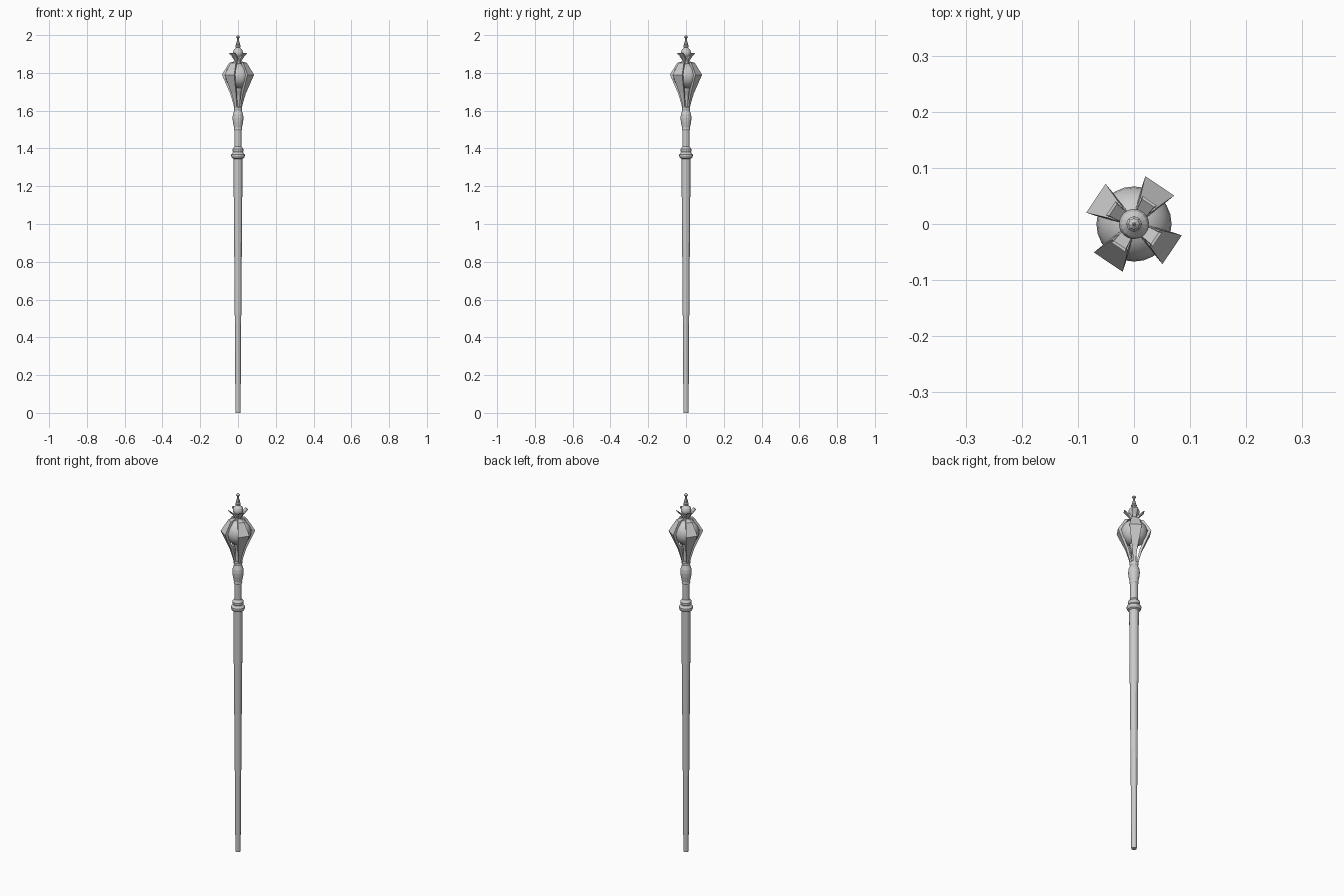
import bpy, bmesh, math
from mathutils import Matrix, Vector

if "Cube" in bpy.data.objects:
    bpy.data.objects.remove(bpy.data.objects["Cube"])


def lathe(name, profile, sides=16, smooth=False):
    """Revolve (radius, z) points around z; the ends are capped."""
    bm = bmesh.new()
    rings = []
    for r, z in profile:
        rings.append([bm.verts.new((r * math.cos(2 * math.pi * i / sides),
                                    r * math.sin(2 * math.pi * i / sides), z))
                      for i in range(sides)])
    for a, b in zip(rings, rings[1:]):
        for i in range(sides):
            j = (i + 1) % sides
            bm.faces.new((a[i], a[j], b[j], b[i]))
    bm.faces.new(rings[0][::-1])
    bm.faces.new(rings[-1])
    return finish(name, bm, smooth)


def finish(name, bm, smooth=False):
    mesh = bpy.data.meshes.new(name)
    bm.to_mesh(mesh)
    bm.free()
    ob = bpy.data.objects.new(name, mesh)
    bpy.context.collection.objects.link(ob)
    if smooth:
        bpy.context.view_layer.objects.active = ob
        ob.select_set(True)
        bpy.ops.object.shade_smooth_by_angle(angle=math.radians(35))
        ob.select_set(False)
    return ob


def blades(name, sections, start, count=4):
    """Ring of tapered plates; section = (outer r, inner r, half width, z)."""
    for k in range(count):
        bm = bmesh.new()
        rings = []
        for ro, ri, w, z in sections:
            wi = w * 0.85
            rings.append([bm.verts.new(p) for p in
                          ((ro, -w, z), (ro, w, z), (ri, wi, z), (ri, -wi, z))])
        for a, b in zip(rings, rings[1:]):
            for i in range(4):
                j = (i + 1) % 4
                bm.faces.new((a[i], a[j], b[j], b[i]))
        bm.faces.new(rings[0][::-1])
        bm.faces.new(rings[-1])
        bmesh.ops.rotate(bm, verts=bm.verts, cent=Vector(),
                         matrix=Matrix.Rotation(start + k * 2 * math.pi / count, 3, 'Z'))
        finish(f"{name}_{k + 1}", bm)


# Long tapered shaft
lathe("shaft", [(0.0135, 0), (0.016, 0.36), (0.0185, 0.68), (0.0215, 1.0), (0.024, 1.355)])

# Stepped collar at the top of the shaft
lathe("collar", [(0.024, 1.345), (0.032, 1.35), (0.036, 1.36), (0.036, 1.368),
                 (0.030, 1.375), (0.026, 1.38), (0.029, 1.388), (0.029, 1.396),
                 (0.024, 1.403), (0.019, 1.41)])

# Neck and vase-shaped grip under the head
lathe("neck", [(0.019, 1.40), (0.019, 1.50)])
lathe("vase", [(0.019, 1.495), (0.022, 1.502), (0.021, 1.51), (0.027, 1.54),
               (0.029, 1.56), (0.027, 1.58), (0.020, 1.60), (0.022, 1.608),
               (0.022, 1.616), (0.017, 1.622)])
lathe("head_stem", [(0.014, 1.61), (0.012, 1.65), (0.012, 1.68), (0.022, 1.72)])

# Orb
orb_r, orb_z = 0.067, 1.785
lathe("orb", [(max(0.001, orb_r * math.sin(math.pi * i / 12)),
               orb_z - orb_r * math.cos(math.pi * i / 12)) for i in range(13)], 24, True)

# Four plates caging the orb
angle = math.radians(56)
blades("cage_plate", [(0.019, 0.011, 0.006, 1.61), (0.026, 0.016, 0.008, 1.64),
                      (0.040, 0.027, 0.014, 1.69), (0.082, 0.066, 0.031, 1.79),
                      (0.045, 0.030, 0.017, 1.853), (0.020, 0.010, 0.009, 1.86)], angle)

# Crown of four flared petals
blades("crown_petal", [(0.016, 0.008, 0.007, 1.862), (0.027, 0.014, 0.011, 1.88),
                       (0.050, 0.045, 0.015, 1.906)], angle)

# Bulb and finial
lathe("crown_bulb", [(0.016, 1.85), (0.014, 1.87), (0.018, 1.885), (0.026, 1.898),
                     (0.027, 1.908), (0.023, 1.92), (0.013, 1.93), (0.009, 1.936)])
lathe("finial", [(0.009, 1.932), (0.014, 1.938), (0.014, 1.944), (0.009, 1.95),
                 (0.010, 1.956), (0.006, 1.968), (0.004, 1.98), (0.010, 1.988),
                 (0.010, 1.991), (0.004, 1.996), (0.001, 2.0)], 8)
